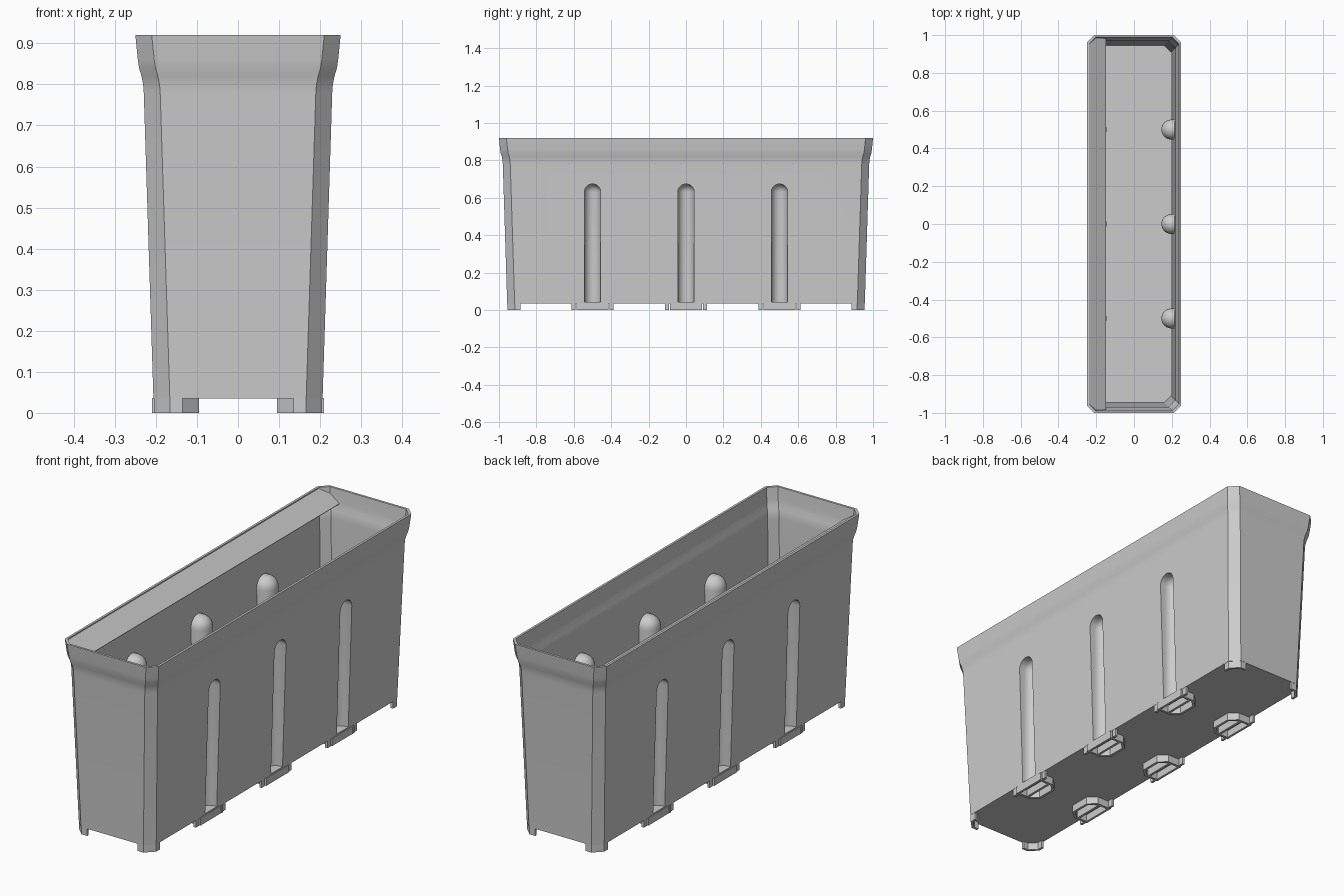
import bpy, bmesh, math
from mathutils import Vector, Matrix

cube = bpy.data.objects.get("Cube")
if cube:
    bpy.data.objects.remove(cube, do_unlink=True)

grey = bpy.data.materials.new("light grey plastic")
grey.use_nodes = True
grey.diffuse_color = (0.6, 0.6, 0.6, 1)
grey.node_tree.nodes["Principled BSDF"].inputs["Base Color"].default_value = (0.6, 0.6, 0.6, 1)


def finish(name, bm):
    bmesh.ops.recalc_face_normals(bm, faces=bm.faces[:])
    mesh = bpy.data.meshes.new(name)
    bm.to_mesh(mesh)
    bm.free()
    mesh.materials.append(grey)
    obj = bpy.data.objects.new(name, mesh)
    bpy.context.collection.objects.link(obj)
    return obj


def prism(name, pts, z0, z1):
    """Upright prism over a flat outline."""
    bm = bmesh.new()
    face = bm.faces.new([bm.verts.new((x, y, z0)) for x, y in pts])
    ext = bmesh.ops.extrude_face_region(bm, geom=[face])
    top = [v for v in ext["geom"] if isinstance(v, bmesh.types.BMVert)]
    bmesh.ops.translate(bm, verts=top, vec=(0, 0, z1 - z0))
    return finish(name, bm)


def loft(name, profile, inset=0.0):
    """Stack of chamfered rectangles; profile holds (height, flare)."""
    bm = bmesh.new()
    rings = []
    for z, flare in profile:
        a, b, c = 0.205 + flare - inset, 0.955 + flare - inset, 0.04 - inset * 0.4
        outline = [(a, c - b), (a, b - c), (a - c, b), (c - a, b),
                   (-a, b - c), (-a, c - b), (c - a, -b), (a - c, -b)]
        rings.append([bm.verts.new((x, y, z)) for x, y in outline])
    for lo, hi in zip(rings, rings[1:]):
        for i in range(8):
            j = (i + 1) % 8
            bm.faces.new((lo[i], lo[j], hi[j], hi[i]))
    bm.faces.new(rings[0])
    bm.faces.new(rings[-1])
    return finish(name, bm)


def channel(name, side, y, radius, bottom):
    """U-shaped upright channel with a domed top."""
    bm = bmesh.new()
    for x in (0.198, 0.30):
        centre = Matrix.Translation((side * x, y, 0.63))
        bmesh.ops.create_uvsphere(bm, u_segments=24, v_segments=12, radius=radius, matrix=centre)
        bmesh.ops.create_circle(bm, segments=24, radius=radius,
                                matrix=Matrix.Translation((side * x, y, bottom)))
    hull = bmesh.ops.convex_hull(bm, input=bm.verts[:])
    junk = {g for g in hull["geom_interior"] + hull["geom_unused"] if isinstance(g, bmesh.types.BMVert)}
    bmesh.ops.delete(bm, geom=list(junk), context="VERTS")
    hull_faces = bmesh.ops.convex_hull(bm, input=bm.verts[:])
    bmesh.ops.dissolve_limit(bm, angle_limit=0.01, verts=bm.verts[:], edges=bm.edges[:])
    return finish(name, bm)


def subtract(obj, cutters):
    for cutter in cutters:
        mod = obj.modifiers.new("cut", "BOOLEAN")
        mod.operation, mod.solver, mod.object = "DIFFERENCE", "EXACT", cutter
    bpy.context.view_layer.update()
    graph = bpy.context.evaluated_depsgraph_get()
    mesh = bpy.data.meshes.new_from_object(obj.evaluated_get(graph))
    obj.modifiers.clear()
    obj.data = mesh
    for cutter in cutters:
        bpy.data.objects.remove(cutter, do_unlink=True)


# Hollow flared box with pressed-in channels
lip = [(0.78, 0.0245), (0.80, 0.026), (0.82, 0.030), (0.84, 0.036), (0.86, 0.039)]
body = loft("planter_body", [(0.035, 0.001)] + lip + [(0.92, 0.045)])
cavity = loft("cavity", [(0.05, 0.0015)] + lip + [(0.94, 0.047)], inset=0.011)
spots = [(s, y) for s in (1, -1) for y in (-0.5, 0, 0.5)]
subtract(cavity, [channel("bump", s, y, 0.053, 0.02) for s, y in spots])
subtract(body, [cavity] + [channel("groove", s, y, 0.044, 0.042) for s, y in spots])
body.data.shade_smooth()
body.data.set_sharp_from_angle(angle=math.radians(22))

# Sloping inner flap along one long rim
bm = bmesh.new()
edge = [(-0.243, -0.95), (-0.208, -0.986), (-0.148, -0.984),
        (-0.148, 0.984), (-0.208, 0.986), (-0.243, 0.95)]
bm.faces.new([bm.verts.new((x, y, 0.918 - 0.66 * (x + 0.243))) for x, y in edge])
flap = finish("inner_flap", bm)
if flap.data.polygons[0].normal.z < 0:
    flap.data.flip_normals()
thick = flap.modifiers.new("thickness", "SOLIDIFY")
thick.thickness, thick.offset = 0.006, -1

# Corner feet continuing the walls
corner = [(0.135, 0.955), (0.165, 0.955), (0.205, 0.915), (0.205, 0.885),
          (0.193, 0.885), (0.193, 0.910), (0.160, 0.943), (0.135, 0.943)]
for sx in (1, -1):
    for sy in (1, -1):
        prism("corner_foot", [(sx * x, sy * y) for x, y in corner], 0, 0.037)

# Clip feet under each channel: angled frame, cross bars and side tabs
half = [(0.21, 0.085), (0.135, 0.085), (0.095, 0.05)]
inner = [(0.21, 0.073), (0.14, 0.073), (0.107, 0.044)]


def mirrored(pts):
    return pts + [(x, -y) for x, y in reversed(pts)]


def bar(x0, x1, y0, y1):
    return [(x0, y0), (x1, y0), (x1, y1), (x0, y1)]


for s, y in spots:
    def place(name, pts, top):
        prism(name, [(s * px, y + py) for px, py in pts], 0, top)
    place("foot_frame", mirrored(half) + mirrored(inner)[::-1], 0.036)
    place("foot_crossbar", bar(0.145, 0.157, -0.074, 0.074), 0.036)
    place("foot_front_bar", bar(0.198, 0.209, -0.074, 0.074), 0.036)
    for t in (1, -1):
        place("foot_tab", bar(0.193, 0.205, t * 0.09, t * 0.113), 0.037)
